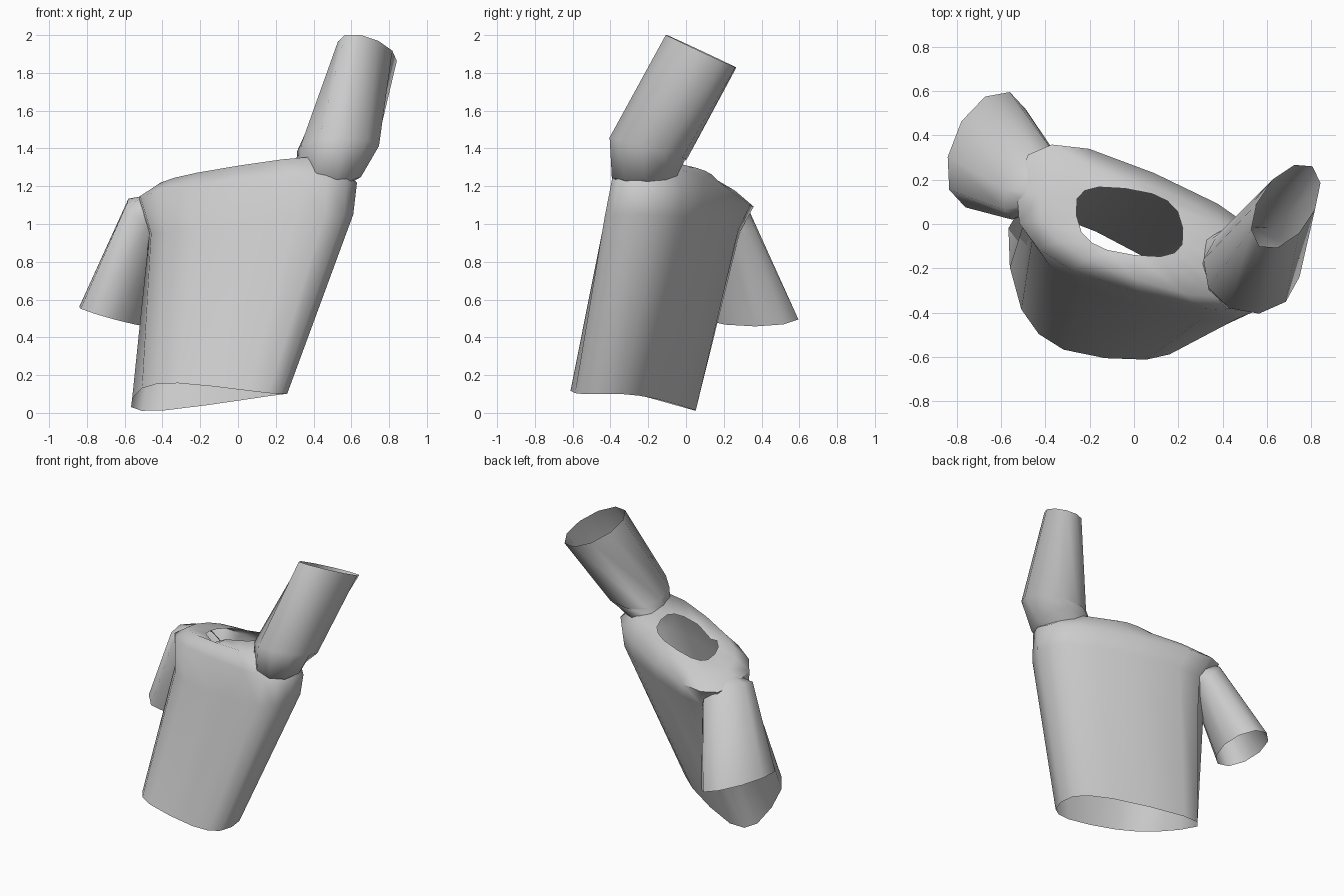
import bpy
import bmesh
from math import cos, sin, tau, radians, copysign
from mathutils import Vector

cube = bpy.data.objects.get("Cube")
if cube:
    bpy.data.objects.remove(cube, do_unlink=True)

# One plain cloth colour
cloth = bpy.data.materials.new("grey_cloth")
cloth.use_nodes = True
grey = (0.6, 0.6, 0.6, 1)
cloth.diffuse_color = grey
cloth.node_tree.nodes["Principled BSDF"].inputs["Base Color"].default_value = grey


def ring(bm, section, sides, power):
    """Rounded loop from a centre, two half axes and an optional corner twist."""
    centre, u, v, *extra = (Vector(part) for part in section)
    twist = extra[0] if extra else Vector()
    loop = []
    for i in range(sides):
        angle = tau * i / sides
        c, s = (copysign(abs(w) ** power, w) for w in (cos(angle), sin(angle)))
        loop.append(bm.verts.new(centre + u * c + v * s + twist * c * s))
    return loop


def cloth_tube(name, sections, sides, power=1.0, notch=None):
    """Open tube of cloth lofted through its sections."""
    bm = bmesh.new()
    loops = [ring(bm, section, sides, power) for section in sections]
    for low, high in zip(loops, loops[1:]):
        for i in range(sides):
            j = (i + 1) % sides
            bm.faces.new((low[i], low[j], high[j], high[i]))
    if notch is not None:
        loops[-1][notch].co.z -= 0.04
    bmesh.ops.recalc_face_normals(bm, faces=bm.faces)
    mesh = bpy.data.meshes.new(name)
    bm.to_mesh(mesh)
    bm.free()
    mesh.materials.append(cloth)
    obj = bpy.data.objects.new(name, mesh)
    bpy.context.collection.objects.link(obj)
    bpy.ops.object.select_all(action="DESELECT")
    obj.select_set(True)
    bpy.context.view_layer.objects.active = obj
    bpy.ops.object.shade_smooth_by_angle(angle=radians(70))
    return obj


# Body from hem, chest, shoulders and yoke up to the neck opening
hem = ((-0.15, -0.32, 0.09), (0.41, -0.125, 0.01), (0.02, -0.285, 0.05), (-0.04, 0.085, -0.053))
chest = ((0.07, -0.09, 1.0), (0.54, -0.18, 0.05), (-0.04, -0.28, 0), (0, 0.03, 0))
shoulders = ((0.05, -0.04, 1.17), (0.58, -0.21, 0.05), (-0.04, -0.27, 0.05), (0, 0.04, 0))
yoke = ((0.02, -0.03, 1.26), (0.45, -0.16, 0.07), (-0.01, -0.22, 0.05))
neck = ((-0.02, 0.01, 1.265), (0.24, -0.03, 0.05), (0.02, -0.15, 0.03))
cloth_tube("shirt_body", (hem, chest, shoulders, yoke, neck), 16, 0.72, notch=5)

# Raised sleeve, tucked into the shoulder
tuck = ((0.42, -0.17, 1.24), (0.05, 0.12, 0.01), (0.13, -0.06, -0.05))
root = ((0.48, -0.2, 1.29), (0.06, 0.18, 0.02), (0.16, -0.08, -0.05))
bend = ((0.53, -0.2, 1.4), (0.1, 0.18, -0.05), (0.195, -0.1, 0.03))
cuff = ((0.685, 0.08, 1.915), (0.12, 0.18, -0.085), (0.1, -0.07, 0.03))
cloth_tube("left_sleeve", (tuck, root, bend, cuff), 10)

# Lowered sleeve, tucked into the shoulder
tuck = ((-0.39, 0.17, 1.07), (0.05, 0.1, -0.03), (0.06, 0, -0.08))
cap = ((-0.47, 0.19, 1.02), (0.08, 0.17, -0.03), (0.09, -0.02, -0.11))
cuff = ((-0.66, 0.335, 0.51), (0.1, 0.26, -0.015), (0.157, -0.05, -0.05))
cloth_tube("right_sleeve", (tuck, cap, cuff), 10)
